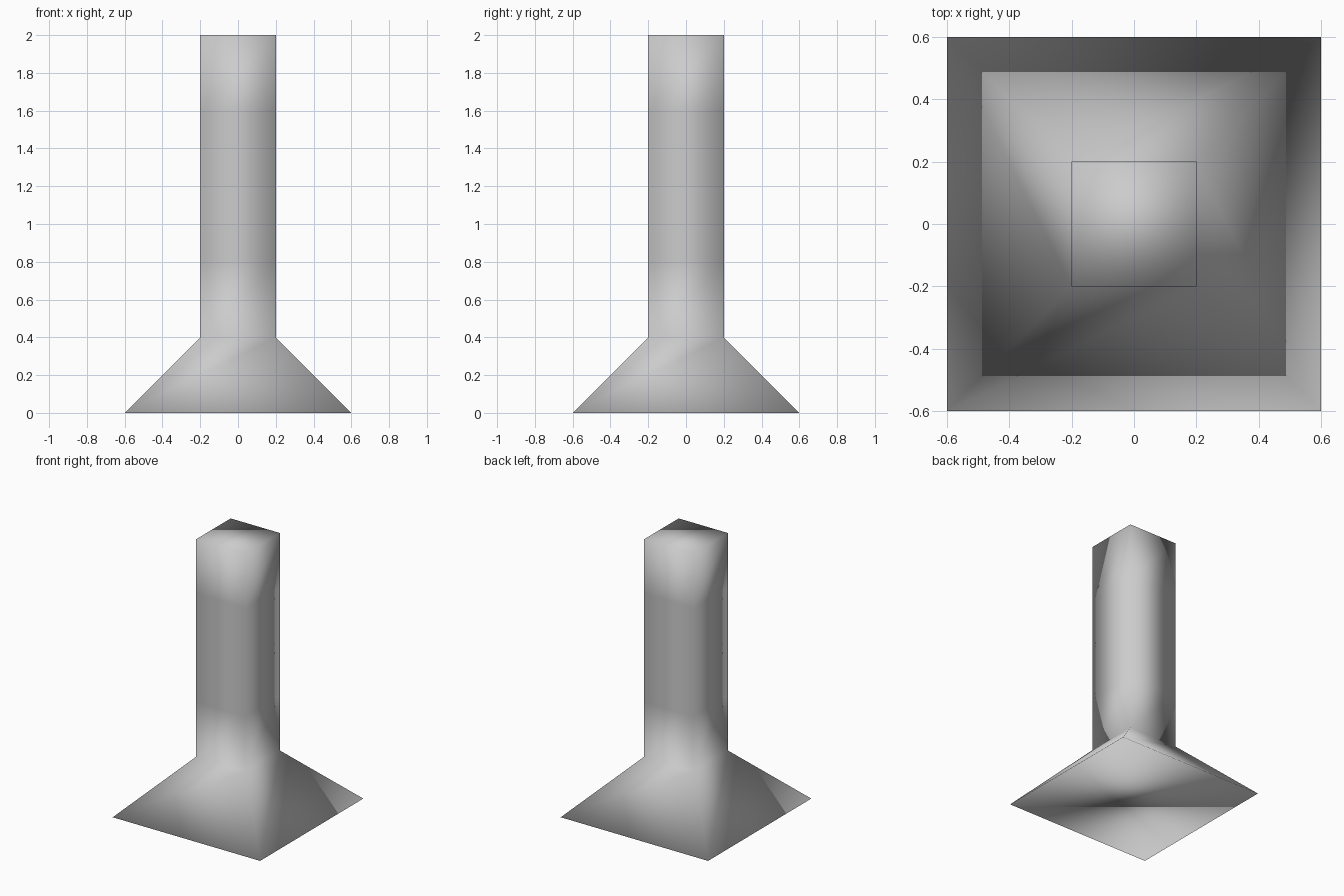
import bpy
import bmesh

if "Cube" in bpy.data.objects:
    bpy.data.objects.remove(bpy.data.objects["Cube"])

# One plain grey finish
grey = bpy.data.materials.new("light grey")
grey.diffuse_color = (0.6, 0.6, 0.6, 1.0)
grey.use_nodes = True
grey.node_tree.nodes["Principled BSDF"].inputs["Base Color"].default_value = grey.diffuse_color

# Square rings from the flared foot up the shaft: (half width, height)
rings = [(0.6, 0.0), (0.2, 0.4), (0.2, 0.8), (0.2, 1.2), (0.2, 1.6), (0.2, 2.0)]
corners = [(-1, -1), (1, -1), (1, 1), (-1, 1)]

bm = bmesh.new()
levels = [[bm.verts.new((sx * w, sy * w, z)) for sx, sy in corners] for w, z in rings]

# Side walls between neighbouring rings
for low, high in zip(levels, levels[1:]):
    for i in range(4):
        j = (i + 1) % 4
        bm.faces.new((low[i], low[j], high[j], high[i]))

# Underside and top cap
bm.faces.new(levels[0][::-1])
bm.faces.new(levels[-1])

# The whole post is smooth shaded, including its corners
for face in bm.faces:
    face.smooth = True

mesh = bpy.data.meshes.new("flared_post")
bm.to_mesh(mesh)
bm.free()
mesh.materials.append(grey)
post = bpy.data.objects.new("flared_post", mesh)
bpy.context.collection.objects.link(post)
